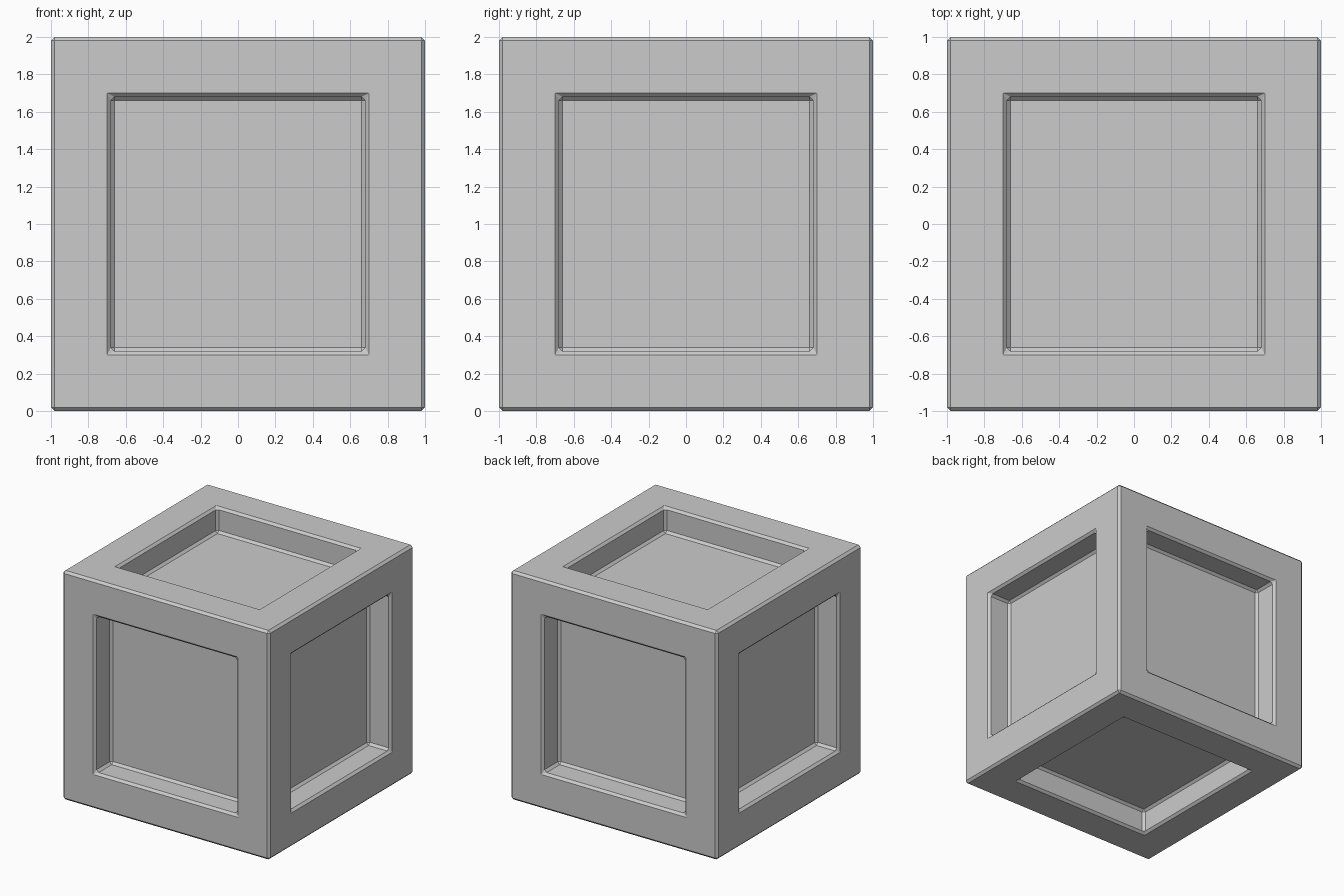
import bpy, bmesh

if "Cube" in bpy.data.objects:
    bpy.data.objects.remove(bpy.data.objects["Cube"])

# Crate body: cube with a square recess pushed into each of the six faces
bm = bmesh.new()
bmesh.ops.create_cube(bm, size=2.0)
panels = list(bm.faces)
bmesh.ops.inset_individual(bm, faces=panels, thickness=0.32, depth=0.0, use_even_offset=True)
for panel in bmesh.ops.extrude_discrete_faces(bm, faces=panels)["faces"]:
    bmesh.ops.translate(bm, verts=panel.verts, vec=panel.normal * -0.22)
bmesh.ops.translate(bm, verts=bm.verts, vec=(0, 0, 1))
bmesh.ops.recalc_face_normals(bm, faces=bm.faces)

mesh = bpy.data.meshes.new("panelled_crate")
bm.to_mesh(mesh)
bm.free()
crate = bpy.data.objects.new("panelled_crate", mesh)
bpy.context.collection.objects.link(crate)

# Narrow flat chamfer on every sharp edge
bevel = crate.modifiers.new("edge_chamfer", "BEVEL")
bevel.width = 0.02
bevel.segments = 1
bevel.limit_method = "ANGLE"
